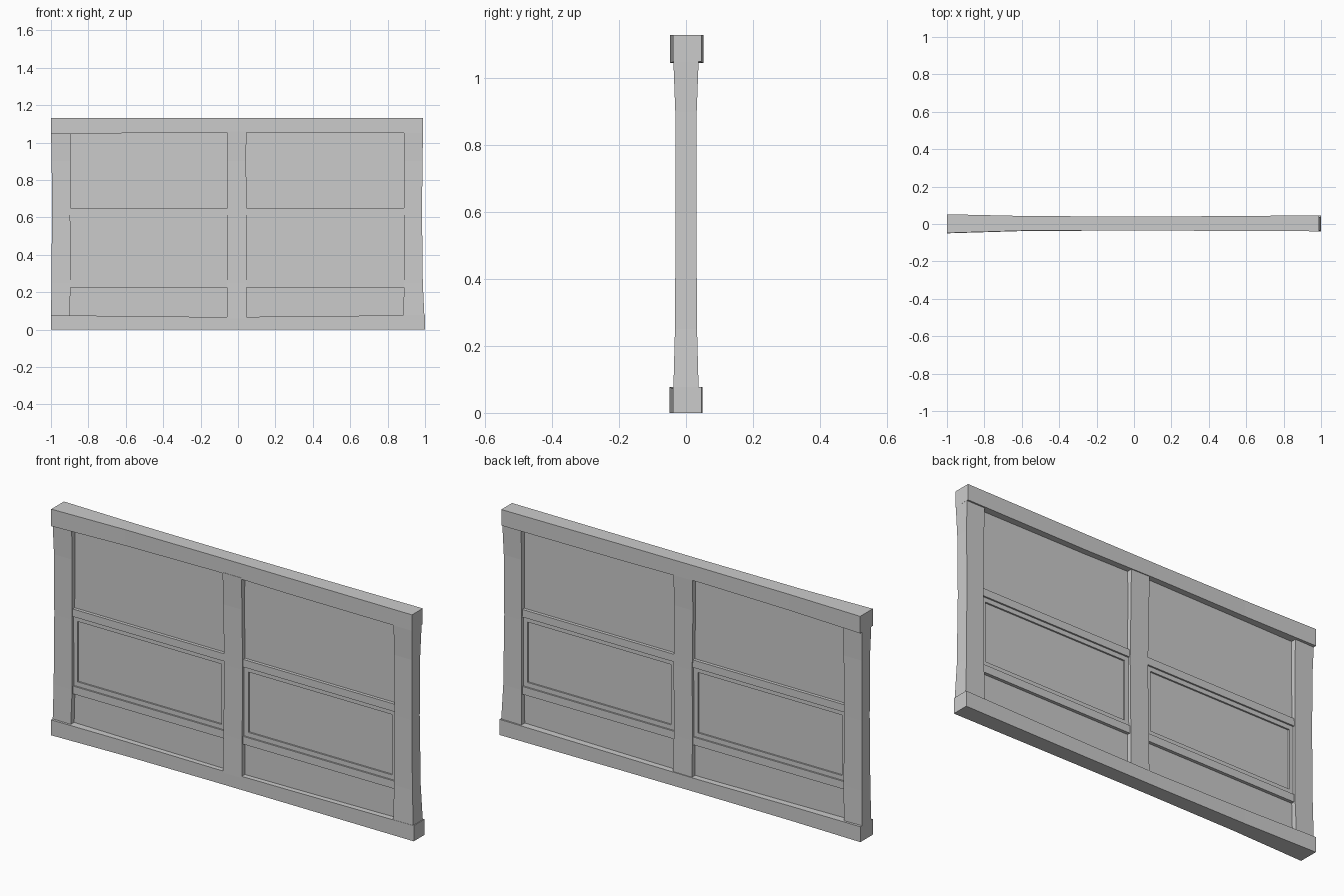
import bpy, bmesh

if "Cube" in bpy.data.objects:
    bpy.data.objects.remove(bpy.data.objects["Cube"])


def loft(name, rings):
    """Solid skinned through four-cornered sections."""
    bm = bmesh.new()
    rows = [[bm.verts.new(p) for p in ring] for ring in rings]
    for a, b in zip(rows, rows[1:]):
        for i in range(4):
            j = (i + 1) % 4
            bm.faces.new((a[i], a[j], b[j], b[i]))
    bm.faces.new(rows[0])
    bm.faces.new(rows[-1])
    bmesh.ops.recalc_face_normals(bm, faces=bm.faces)
    me = bpy.data.meshes.new(name)
    bm.to_mesh(me)
    bm.free()
    ob = bpy.data.objects.new(name, me)
    bpy.context.collection.objects.link(ob)
    return ob


def rail(name, stations):
    """Horizontal board; stations are x, y0, y1, z0, z1."""
    return loft(name, [[(x, y0, z0), (x, y1, z0), (x, y1, z1), (x, y0, z1)]
                       for x, y0, y1, z0, z1 in stations])


def stile(name, stations):
    """Upright board; stations are z, x0, x1, half thickness."""
    return loft(name, [[(x0, -h, z), (x1, -h, z), (x1, h, z), (x0, h, z)]
                       for z, x0, x1, h in stations])


def box(name, x0, x1, h, z0, z1):
    return rail(name, [(x0, -h, h, z0, z1), (x1, -h, h, z0, z1)])


# Hand-hewn top and bottom rails, thicker at the left end
rail("top_rail", [(-1, -.048, .052, 1.045, 1.13), (-.6, -.036, .043, 1.05, 1.13),
                  (-.1, -.034, .040, 1.055, 1.13), (.3, -.036, .041, 1.05, 1.13),
                  (.99, -.039, .046, 1.05, 1.13)])
rail("bottom_rail", [(-1, -.05, .05, 0, .077), (-.6, -.038, .042, 0, .072),
                     (-.1, -.035, .040, 0, .067), (.3, -.036, .041, 0, .07),
                     (1, -.039, .046, 0, .078)])

# Upright stiles, slightly waisted
stile("left_stile", [(.06, -1, -.9, .037), (.25, -.997, -.895, .033),
                     (.6, -.995, -.897, .031), (.9, -.996, -.895, .032),
                     (1.06, -1, -.895, .037)])
stile("centre_stile", [(.06, -.058, .046, .036), (.25, -.058, .045, .032),
                       (.6, -.055, .047, .03), (.9, -.06, .043, .031),
                       (1.06, -.06, .045, .036)])
stile("right_stile", [(.06, .885, .997, .038), (.25, .887, .988, .033),
                      (.6, .888, .984, .031), (.9, .887, .986, .032),
                      (1.06, .887, .99, .038)])

# Two bays of infill between the stiles
for side, x0, x1 in (("left", -.9, -.055), ("right", .045, .89)):
    a, b = x0 - .01, x1 + .01
    box(side + "_panel", a, b, .01, .06, 1.06)
    box(side + "_middle_rail", a, b, .026, .612, .65)
    box(side + "_lower_rail", a, b, .026, .226, .265)
    # raised border around the sunken middle panel
    box(side + "_border_top", a, b, .018, .59, .613)
    box(side + "_border_bottom", a, b, .018, .264, .288)
    box(side + "_border_left", a, x0 + .025, .018, .288, .59)
    box(side + "_border_right", x1 - .025, b, .018, .288, .59)
